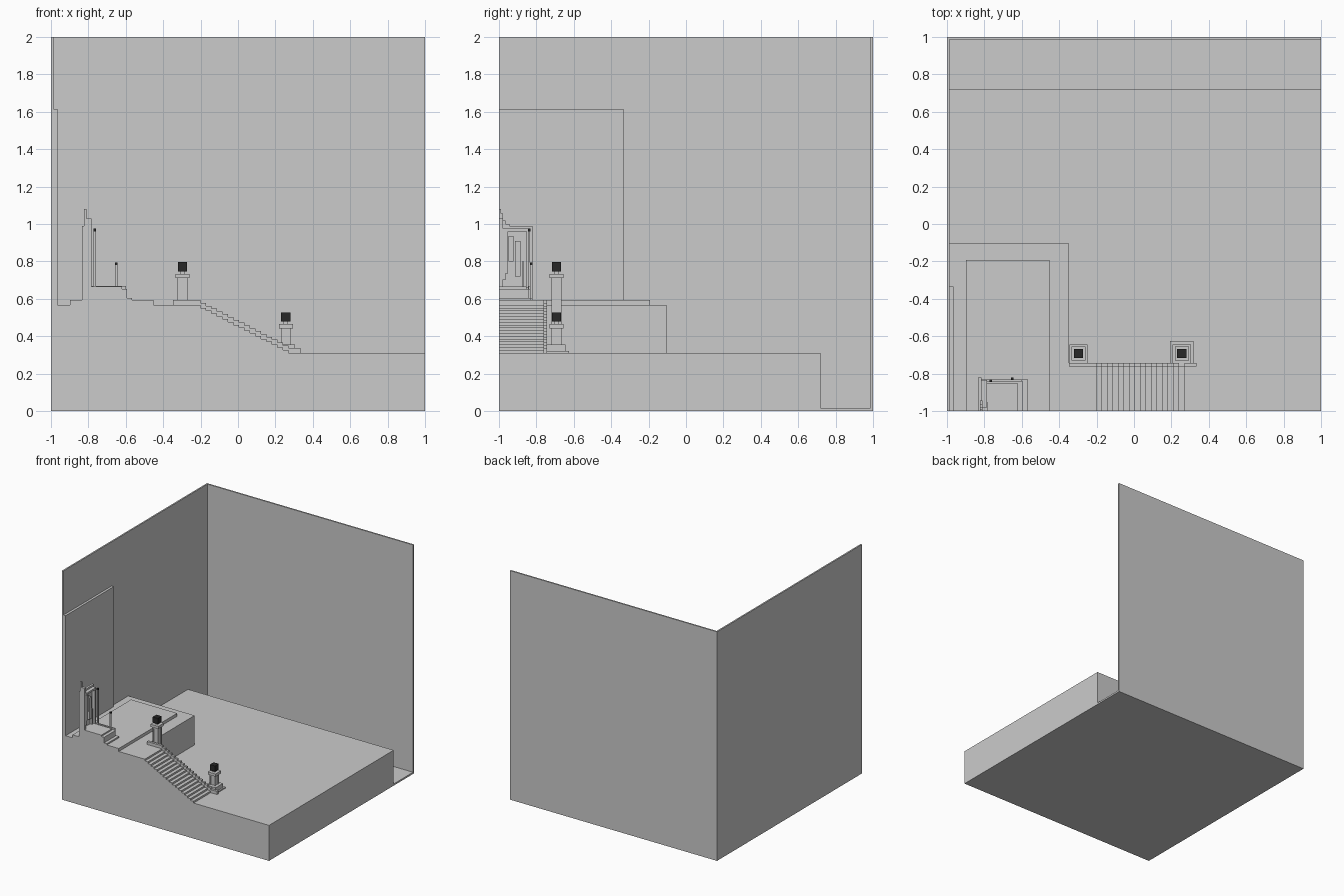
import bpy, bmesh

if "Cube" in bpy.data.objects:
    bpy.data.objects.remove(bpy.data.objects["Cube"])

dark = bpy.data.materials.new("dark_lamp")
dark.diffuse_color = (0.02, 0.02, 0.02, 1)
dark.use_nodes = True
dark.node_tree.nodes["Principled BSDF"].inputs["Base Color"].default_value = dark.diffuse_color


def finish(name, bm, mat=None):
    bmesh.ops.recalc_face_normals(bm, faces=bm.faces)
    me = bpy.data.meshes.new(name)
    bm.to_mesh(me)
    bm.free()
    ob = bpy.data.objects.new(name, me)
    bpy.context.collection.objects.link(ob)
    if mat:
        me.materials.append(mat)
    return ob


def add_box(bm, x0, x1, y0, y1, z0, z1):
    for v in bmesh.ops.create_cube(bm, size=1)["verts"]:
        v.co = (x1 if v.co.x > 0 else x0, y1 if v.co.y > 0 else y0, z1 if v.co.z > 0 else z0)


def boxes(name, items, mat=None):
    bm = bmesh.new()
    for b in items:
        add_box(bm, *b)
    return finish(name, bm, mat)


def extrude_xz(name, pts, y0, y1):
    bm = bmesh.new()
    f = bm.faces.new([bm.verts.new((x, y0, z)) for x, z in pts])
    r = bmesh.ops.extrude_face_region(bm, geom=[f])
    for v in r["geom"]:
        if isinstance(v, bmesh.types.BMVert):
            v.co.y = y1
    return finish(name, bm)


def extrude_yz(name, pts, x0, x1):
    bm = bmesh.new()
    f = bm.faces.new([bm.verts.new((x0, y, z)) for y, z in pts])
    r = bmesh.ops.extrude_face_region(bm, geom=[f])
    for v in r["geom"]:
        if isinstance(v, bmesh.types.BMVert):
            v.co.x = x1
    return finish(name, bm)


# Room shell and floor levels
boxes("floor_slab", [(-1, 1, -1, 1, 0, 0.015)])
boxes("back_wall", [(-1, 1, 0.987, 1, 0, 2)])
boxes("left_wall", [(-1, -0.987, -1, 1, 0, 2)])
boxes("wall_panel", [(-0.987, -0.966, -1, -0.335, 0.5, 1.615)])
boxes("main_floor", [(-1, 1, -1, 0.72, 0.005, 0.31)])
boxes("platform", [(-1, -0.347, -1, -0.103, 0.3, 0.567)])
boxes("dais", [(-0.898, -0.452, -1, -0.193, 0.56, 0.593)])

# Stairs and stepped side wall
RUN, RISE = 0.0294, 0.0151


def stair_profile(x_start, z_top, n, x_end):
    pts = [(x_start, 0.3), (x_start, z_top)]
    z = z_top
    for i in range(n):
        x = -0.2 + RUN * i
        pts += [(x, z), (x, z - RISE)]
        z -= RISE
    return pts + [(x_end, z), (x_end, 0.3)]


extrude_xz("stairs", stair_profile(-0.36, 0.567, 16, -0.2 + RUN * 16), -1, -0.75)
extrude_xz("stair_side_wall", stair_profile(-0.347, 0.593, 17, 0.333), -0.763, -0.742)


# Lamp pillars
def pillar(name, x, y, z0, top, half):
    s, w = 0.027, 0.01
    parts = [(x - half, x + half, y - 0.053, y + half, z0 - 0.01, z0 + 0.045),
             (x - s + 0.005, x + s - 0.005, y - s + 0.005, y + s - 0.005, z0, top - 0.02),
             (x - s, x + s, y - s, y + s, top - 0.035, top - 0.02),
             (x - 0.037, x + 0.037, y - 0.037, y + 0.037, top - 0.024, top),
             (x - 0.012, x + 0.012, y - 0.012, y + 0.012, top - 0.005, top + 0.015)]
    for sx in (-1, 1):
        for sy in (-1, 1):
            xs, ys = sorted((x + sx * s, x + sx * (s - w))), sorted((y + sy * s, y + sy * (s - w)))
            parts.append((*xs, *ys, z0, top - 0.03))
    boxes(name, parts)
    boxes(name + "_lamp", [(x - 0.025, x + 0.025, y - 0.025, y + 0.025, top + 0.012, top + 0.062)], dark)


pillar("upper_pillar", -0.297, -0.692, 0.31, 0.734, 0.049)
pillar("lower_pillar", 0.256, -0.692, 0.31, 0.466, 0.049)
boxes("lower_pillar_plinth", [(0.192, 0.318, -0.75, -0.625, 0.3, 0.32)])

# Seat of the chair, stacked tiers
boxes("seat", [(-0.834, -0.566, -1, -0.832, 0.585, 0.605),
               (-0.834, -0.593, -1, -0.842, 0.60, 0.653),
               (-0.834, -0.620, -1, -0.853, 0.65, 0.665)])

# Chair back: plate, stepped crest, front frame
boxes("chair_back", [(-0.834, -0.815, -1, -0.822, 0.59, 0.99)])
crest = [(-1, 0.95), (-1, 1.08), (-0.99, 1.08), (-0.99, 1.055), (-0.978, 1.055),
         (-0.978, 1.02), (-0.965, 1.02), (-0.965, 1.0), (-0.945, 1.0), (-0.945, 0.95)]
extrude_yz("back_crest", crest, -0.824, -0.811)
boxes("back_frame", [(-0.816, -0.785, -1, -0.835, 0.96, 0.975),
                     (-0.816, -0.785, -0.853, -0.835, 0.66, 0.97)])
inner = [(-1, 0.66), (-1, 1.03), (-0.978, 1.03), (-0.978, 0.96), (-0.952, 0.96),
         (-0.952, 0.735), (-0.965, 0.735), (-0.965, 0.70), (-0.98, 0.70), (-0.98, 0.66)]
extrude_yz("back_center", inner, -0.816, -0.782)
boxes("back_slats", [(-0.816, -0.795, -0.95, -0.922, 0.80, 0.937),
                     (-0.816, -0.795, -0.913, -0.885, 0.72, 0.91),
                     (-0.816, -0.795, -0.878, -0.865, 0.66, 0.80)])

# Chair posts with dark finials
for name, x, y, z in (("rear_post", -0.766, -0.839, 0.965), ("front_post", -0.651, -0.827, 0.785)):
    boxes(name, [(x - 0.006, x + 0.006, y - 0.006, y + 0.006, 0.6, z)])
    boxes(name + "_finial", [(x - 0.007, x + 0.007, y - 0.007, y + 0.007, z - 0.004, z + 0.01)], dark)
boxes("armrest", [(-0.816, -0.60, -0.842, -0.832, 0.65, 0.668)])
